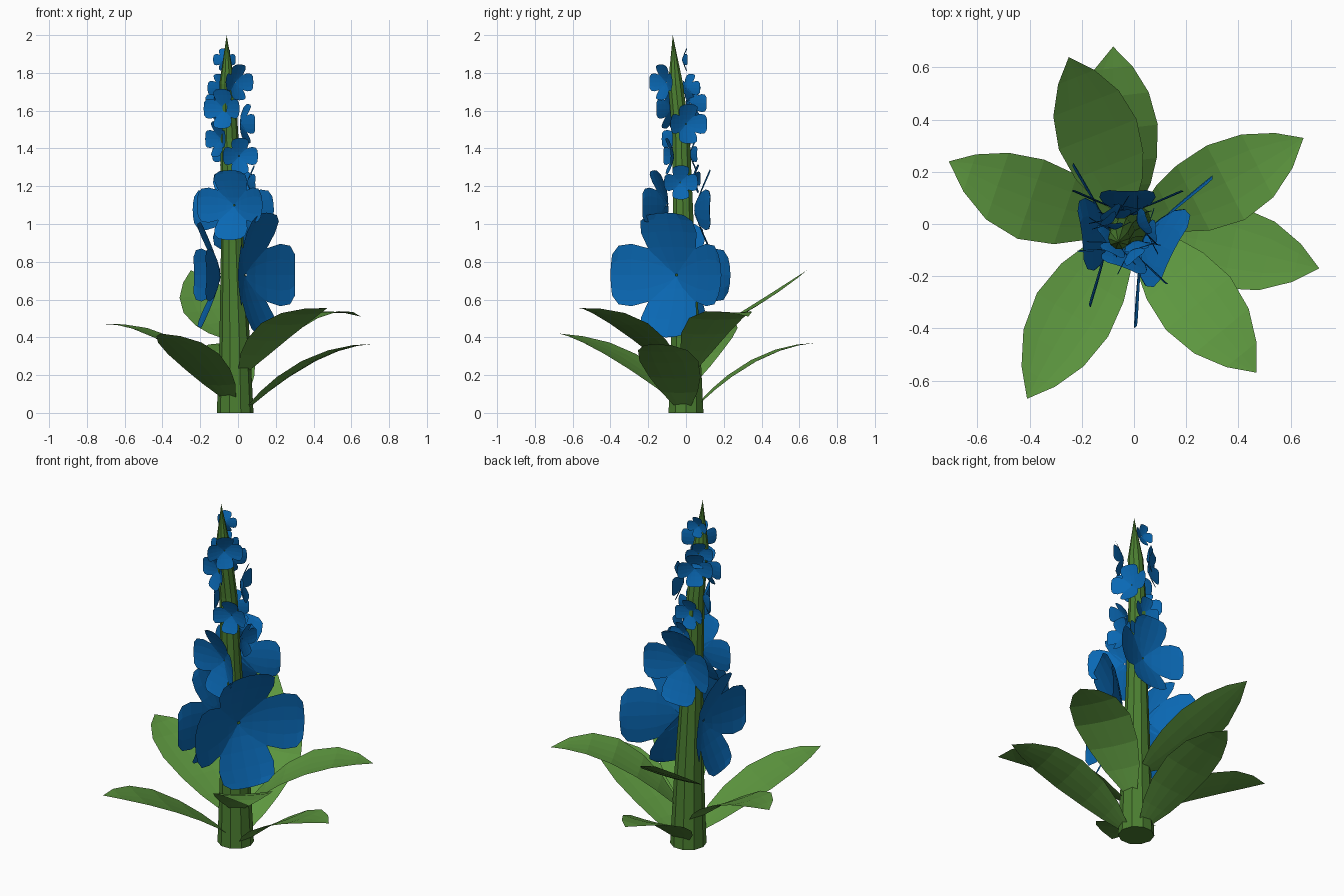
import bpy, bmesh, math
from mathutils import Vector

if "Cube" in bpy.data.objects:
    bpy.data.objects.remove(bpy.data.objects["Cube"])


def material(name, rgb):
    m = bpy.data.materials.new(name)
    m.diffuse_color = (*rgb, 1)
    m.use_nodes = True
    m.node_tree.nodes["Principled BSDF"].inputs["Base Color"].default_value = m.diffuse_color
    return m


STEM = material("stem green", (0.07, 0.21, 0.03))
LEAF = material("leaf green", (0.11, 0.31, 0.05))
BLUE = material("petal blue", (0.003, 0.14, 0.46))


def finish(bm, name, mat):
    me = bpy.data.meshes.new(name)
    bm.to_mesh(me)
    bm.free()
    me.materials.append(mat)
    ob = bpy.data.objects.new(name, me)
    bpy.context.collection.objects.link(ob)


def add_blade(bm, widths, point, cols):
    """Strip of quads: widths = (s, half width), point(s, t, w) gives a position."""
    rows = []
    for s, w in widths:
        if w == 0:
            rows.append([bm.verts.new(point(s, 0, 0))] * (cols + 1))
        else:
            rows.append([bm.verts.new(point(s, 2 * j / cols - 1, w))
                         for j in range(cols + 1)])
    for a, b in zip(rows, rows[1:]):
        for j in range(cols):
            bm.faces.new(list(dict.fromkeys((a[j], a[j + 1], b[j + 1], b[j]))))


# Stem: leaning ten-sided taper (x, y, z, radius)
bm = bmesh.new()
rings = []
for x, y, z, r in [(-.015, 0, 0, .097), (-.018, -.003, .4, .08), (-.03, -.012, .9, .06),
                   (-.045, -.025, 1.45, .048), (-.057, -.055, 1.74, .042)]:
    rings.append([bm.verts.new((x + r * math.cos(math.tau * i / 10),
                                y + r * math.sin(math.tau * i / 10), z)) for i in range(10)])
tip = bm.verts.new((-.06, -.07, 2))
bm.faces.new(rings[0][::-1])
for a, b in zip(rings, rings[1:]):
    for i in range(10):
        k = (i + 1) % 10
        bm.faces.new((a[i], a[k], b[k], b[i]))
for i in range(10):
    bm.faces.new((rings[-1][i], rings[-1][(i + 1) % 10], tip))
finish(bm, "stem", STEM)

# Leaves: arched pointed blades, (tip x, tip y, tip z, base z, arch, roll, side bend)
LEAF_W = [(0, .03), (.15, .10), (.3, .14), (.5, .16), (.7, .135), (.87, .075), (1, 0)]
LEAVES = [(.71, -.17, .365, .015, .30, 0, 0), (-.08, .68, .37, .03, .28, 0, .02),
          (-.41, -.67, .42, .06, .25, 0, -.015), (-.71, .24, .47, .15, .32, 0, .035),
          (.65, .33, .51, .22, .51, 0, -.02), (.47, -.57, .555, .21, .33, 0, 0),
          (-.25, .64, .755, .39, -.10, -.17, 0)]
for n, (tx, ty, tz, bz, arch, roll, bend) in enumerate(LEAVES, 1):
    end = Vector((tx, ty, 0))
    out = end.normalized()
    side = Vector((-out.y, out.x, 0))
    start = Vector((-.01, 0, 0)) + out * .05

    def leaf_point(s, t, w):
        p = start.lerp(end, s) + side * (t * w + bend * 4 * s * (1 - s))
        p.z = bz + (tz - bz) * s + arch * s * (1 - s) + roll * t * w + .01 * t * t * w / .165
        return p

    bm = bmesh.new()
    add_blade(bm, LEAF_W, leaf_point, 4)
    finish(bm, f"leaf_{n}", LEAF)

# Flowers: four cupped squarish petals each, (hub x, y, z, facing angle, radius)
PETAL_W = [(.02, .12), (.22, .28), (.45, .43), (.7, .5), (.9, .47), (1, .33)]
FLOWERS = [
    (.04, -.05, .73, -27, .33), (-.095, -.03, .73, 187, .28),
    (-.025, .045, 1.075, 90, .215), (-.02, -.10, 1.10, 250, .185),
    (.05, -.03, 1.22, 5, .09), (-.01, .035, 1.24, 80, .075),
    (.005, -.065, 1.36, -78, .095), (-.05, .02, 1.37, 95, .085),
    (-.09, -.03, 1.45, 215, .095), (.015, .0, 1.53, 22, .105),
    (-.07, -.075, 1.61, 245, .105), (-.075, .025, 1.64, 125, .095),
    (-.015, -.105, 1.75, -50, .095), (-.085, .005, 1.72, 130, .075),
    (-.07, -.02, 1.87, 95, .06)]
for n, (hx, hy, z, ang, R) in enumerate(FLOWERS, 1):
    a = math.radians(ang)
    face = Vector((math.cos(a), math.sin(a), 0))
    across = Vector((-face.y, face.x, 0))
    up = Vector((0, 0, 1))
    hub = Vector((hx, hy, z))
    bm = bmesh.new()
    for k in range(4):
        q = k * math.pi / 2
        d = across * math.cos(q) + up * math.sin(q)
        e = up * math.cos(q) - across * math.sin(q)

        def petal_point(s, t, w):
            cup = .38 * s ** 1.2 + .06 * t * t * w - .004 * k
            return hub + (d * (s - .04 * t * t * s) + e * (t * w) + face * cup) * R

        add_blade(bm, PETAL_W, petal_point, 4)
    finish(bm, f"flower_{n}", BLUE)
